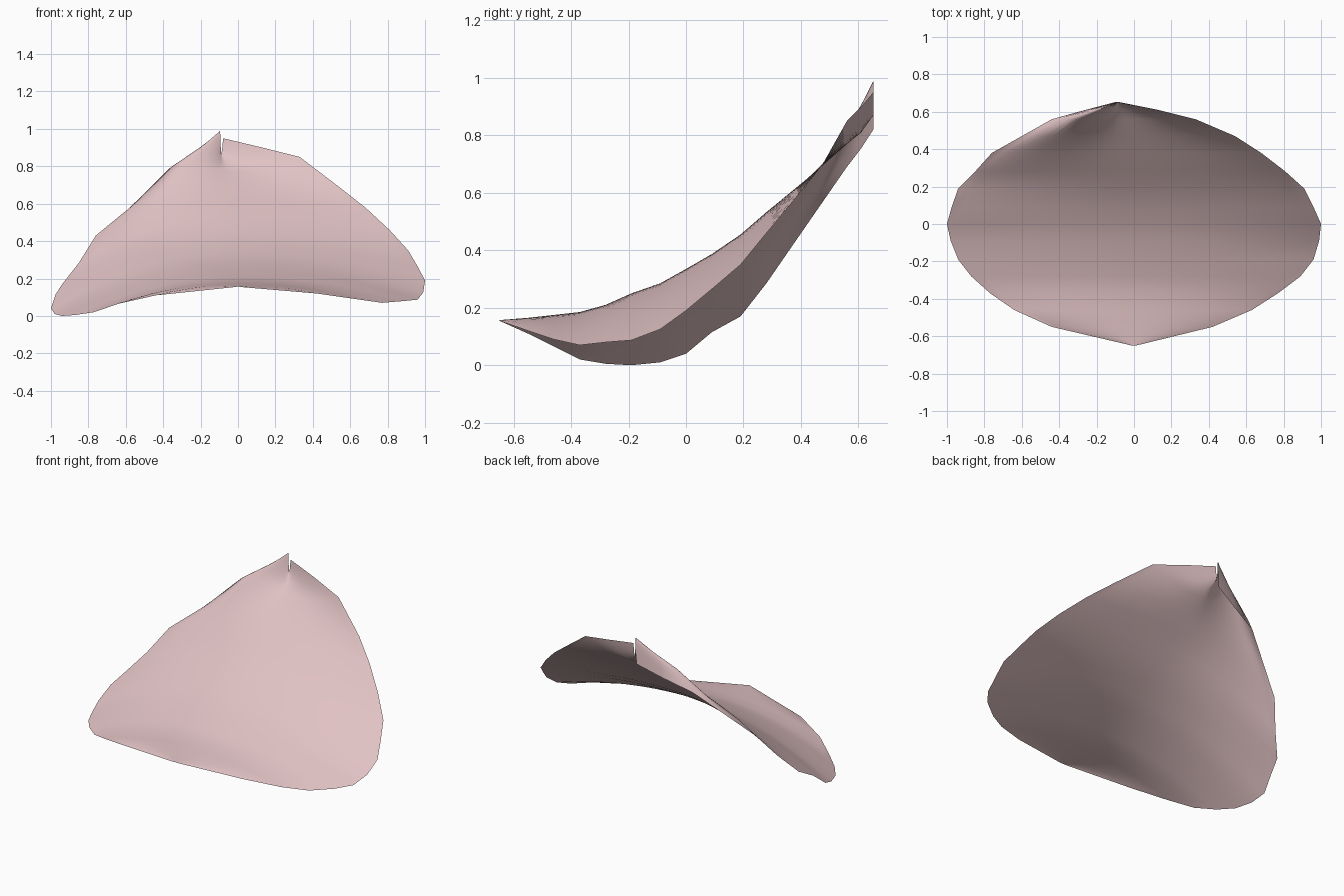
import bpy, bmesh

# Cross rows of the petal, front to back:
# y, left x, left z, middle z, right x, right z, curl of the left lip
ROWS = [
    (-.65, -.01, .155, .157, .01, .155, 0),
    (-.55, -.44, .11, .165, .42, .12, 0),
    (-.46, -.64, .065, .175, .63, .09, 0),
    (-.37, -.77, .02, .185, .77, .07, 0),
    (-.28, -.87, .005, .21, .89, .08, 0),
    (-.19, -.94, 0, .25, .96, .087, 0),
    (-.09, -.98, .01, .285, .99, .125, 0),
    (0, -1, .04, .335, 1, .19, 0),
    (.09, -.975, .115, .387, .96, .265, 0),
    (.19, -.94, .17, .455, .91, .35, 0),
    (.28, -.85, .285, .533, .81, .46, 0),
    (.38, -.76, .43, .615, .68, .58, .02),
    (.47, -.60, .56, .69, .54, .69, .04),
    (.56, -.44, .69, .77, .33, .85, .085),
    (.61, -.26, .755, .81, .13, .90, .12),
    (.652, -.10, .82, .87, -.08, .95, .14),
]
COLS = 28

bm = bmesh.new()
grid = []
for y, xl, zl, zc, xr, zr, curl in ROWS:
    line = []
    for i in range(COLS + 1):
        u = 2 * i / COLS - 1
        x = xl + (xr - xl) * i / COLS
        # arch from the middle down (or up) to each edge
        z = zc + ((zl if u < 0 else zr) - zc) * u * u
        if u < 0:  # rolled left lip near the tip
            z += curl * 6.75 * u * u * (1 + u)
        line.append(bm.verts.new((x, y, z)))
    grid.append(line)
for a, b in zip(grid, grid[1:]):
    for i in range(COLS):
        bm.faces.new((a[i], a[i + 1], b[i + 1], b[i])).smooth = True

mesh = bpy.data.meshes.new("petal")
bm.to_mesh(mesh)
bm.free()
petal = bpy.data.objects.new("petal", mesh)
bpy.context.collection.objects.link(petal)

# Pale pink
pink = bpy.data.materials.new("pale_pink")
pink.diffuse_color = (.75, .54, .55, 1)
mesh.materials.append(pink)
